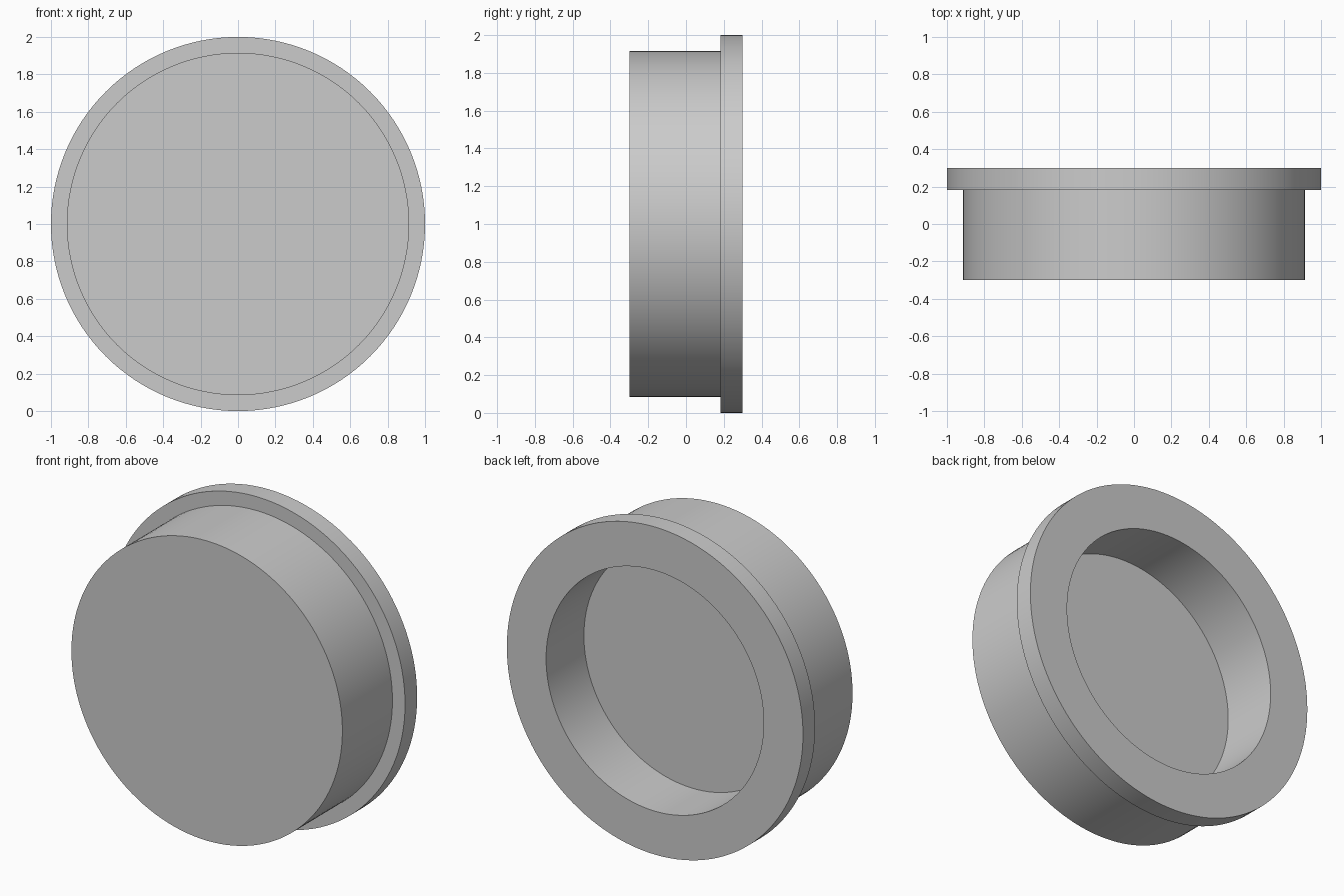
import bpy
import bmesh
import math
from mathutils import Matrix

cube = bpy.data.objects.get("Cube")
if cube:
    bpy.data.objects.remove(cube, do_unlink=True)

SEGMENTS = 128

# Plain grey material
grey = bpy.data.materials.new("plain_grey")
grey.use_nodes = True
colour = (0.6, 0.6, 0.6, 1)
grey.diffuse_color = colour
grey.node_tree.nodes["Principled BSDF"].inputs["Base Color"].default_value = colour

# Plug profile as (radius, y): front face, body, flange, rim, recess wall, floor
profile = [(0.915, -0.3), (0.915, 0.183), (1, 0.183),
           (1, 0.3), (0.735, 0.3), (0.735, -0.065)]


def ring(bm, radius, y):
    turn = Matrix.Translation((0, y, 1)) @ Matrix.Rotation(math.pi / 2, 4, "X")
    return bmesh.ops.create_circle(bm, segments=SEGMENTS, radius=radius, matrix=turn)["verts"]


# Flanged plug, lathed about the y axis and closed at both ends
bm = bmesh.new()
rings = [ring(bm, r, y) for r, y in profile]
for a, b in zip(rings, rings[1:]):
    for i in range(SEGMENTS):
        j = (i + 1) % SEGMENTS
        bm.faces.new((a[i], a[j], b[j], b[i]))
bm.faces.new(rings[0])
bm.faces.new(rings[-1])
bmesh.ops.recalc_face_normals(bm, faces=bm.faces)

mesh = bpy.data.meshes.new("flanged_plug")
bm.to_mesh(mesh)
bm.free()
mesh.materials.append(grey)
plug = bpy.data.objects.new("flanged_plug", mesh)
bpy.context.collection.objects.link(plug)

# Smooth round walls, sharp rims
bpy.ops.object.select_all(action="DESELECT")
plug.select_set(True)
bpy.context.view_layer.objects.active = plug
bpy.ops.object.shade_smooth_by_angle(angle=math.radians(30))
